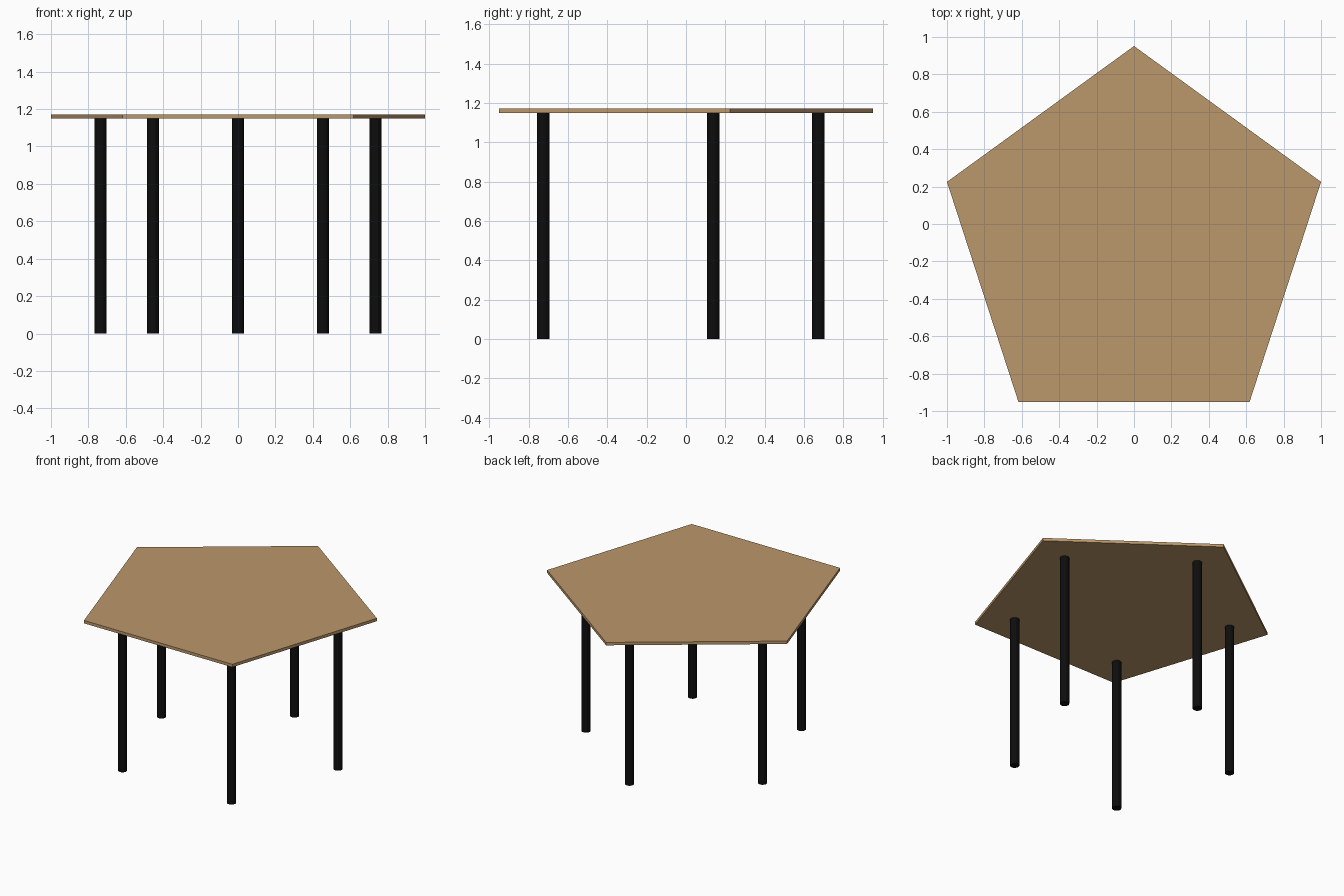
import bpy, math

if "Cube" in bpy.data.objects:
    bpy.data.objects.remove(bpy.data.objects["Cube"])

CY = -0.1          # pentagon centre, so that its bounds are centred
TOP_R = 1 / math.sin(math.radians(72))
LEG_RING, LEG_R = 0.773, 0.032
UNDER, TOP = 1.15, 1.172


def material(name, rgb):
    m = bpy.data.materials.new(name)
    m.diffuse_color = (*rgb, 1)
    m.use_nodes = True
    m.node_tree.nodes["Principled BSDF"].inputs["Base Color"].default_value = m.diffuse_color
    return m


def prism(name, sides, radius, x, y, z0, z1, mat):
    bpy.ops.mesh.primitive_cylinder_add(vertices=sides, radius=radius, depth=z1 - z0,
                                        location=(x, y, (z0 + z1) / 2))
    ob = bpy.context.object
    ob.name = name
    ob.data.materials.append(mat)
    return ob


wood = material("light wood", (0.50, 0.31, 0.145))
black = material("black metal", (0.004, 0.004, 0.004))

# Pentagonal table top, one corner pointing to the back
prism("table_top", 5, TOP_R, 0, CY, UNDER, TOP, wood)

# One round leg inside each corner
for i in range(5):
    a = math.radians(90 + 72 * i)
    prism(f"leg_{i + 1}", 16, LEG_R, LEG_RING * math.cos(a),
          CY + LEG_RING * math.sin(a), 0, UNDER, black)
